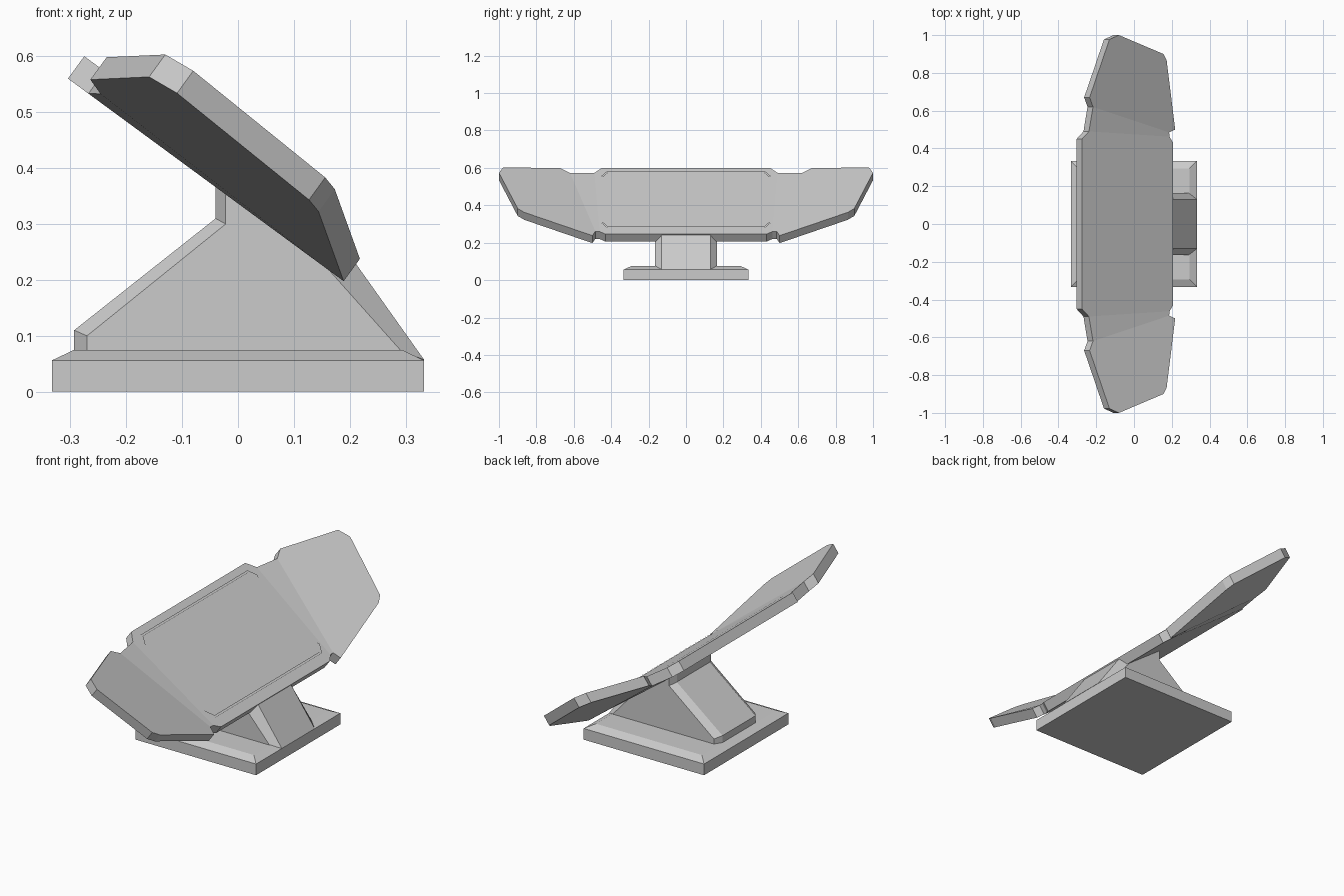
import bpy, bmesh
from mathutils import Vector

if "Cube" in bpy.data.objects:
    bpy.data.objects.remove(bpy.data.objects["Cube"])


def finish(name, bm):
    bmesh.ops.recalc_face_normals(bm, faces=bm.faces)
    me = bpy.data.meshes.new(name)
    bm.to_mesh(me)
    bm.free()
    ob = bpy.data.objects.new(name, me)
    bpy.context.collection.objects.link(ob)
    return ob


def loft(name, rings):
    """Skin a list of equal-length closed rings and cap both ends."""
    bm = bmesh.new()
    rs = [[bm.verts.new(p) for p in r] for r in rings]
    n = len(rs[0])
    for a, b in zip(rs, rs[1:]):
        for i in range(n):
            j = (i + 1) % n
            bm.faces.new((a[i], a[j], b[j], b[i]))
    bm.faces.new(rs[0])
    bm.faces.new(rs[-1])
    return finish(name, bm)


def square(s, z):
    return [(-s, -s, z), (s, -s, z), (s, s, z), (-s, s, z)]


# Base plate with chamfered top
loft("base_plate", [square(.333, 0), square(.333, .056), square(.293, .075)])

# Pedestal: side profile with a smaller copy at each side for the chamfer
outer = [(-.293, .06), (-.293, .11), (-.04, .31), (-.04, .385), (.203, .24), (.333, .057), (.3, .05)]
inner = [(-.27, .06), (-.27, .10), (-.022, .30), (-.022, .375), (.165, .215), (.29, .075), (.28, .05)]
loft("pedestal", [[(x, y, z) for x, z in prof] for prof, y in
                  ((inner, -.165), (outer, -.13), (outer, .13), (inner, .165))])


def plane_z(x):
    """Height of the tilted panel surface."""
    return .6 - .735 * (x + .275)


def wing_lift(x, y):
    """Extra height of the folded-up wing."""
    return max(0, .035 * x + .2554 * y - .1353)


# Panel: flat centre, fold and wing outlines in plan
centre = [(.207, .43), (.188, .462), (-.2385, .49), (-.275, .45)]
fold = [(.188, .462), (.186, .485), (-.217, .62), (-.2385, .49)]
wing = [(.186, .485), (.218, .50), (.173, .865), (.156, .90), (-.08, 1.0),
        (-.13, .977), (-.235, .67), (-.217, .62)]
bm = bmesh.new()
cache = {}


def vert(x, y):
    if (x, y) not in cache:
        z = plane_z(x) + wing_lift(x, abs(y))
        cache[x, y] = bm.verts.new((x, y, z))
    return cache[x, y]


bm.faces.new([vert(x, y) for x, y in centre] + [vert(x, -y) for x, y in reversed(centre)])
for s in (1, -1):
    for part in (fold, wing):
        bm.faces.new([vert(x, s * y) for x, y in part][::s])
ext = bmesh.ops.extrude_face_region(bm, geom=bm.faces[:], use_keep_orig=True)
moved = [g for g in ext["geom"] if isinstance(g, bmesh.types.BMVert)]
bmesh.ops.translate(bm, verts=moved, vec=Vector((-.029, 0, -.040)))
finish("folded_panel", bm)

# Thin trim lines with angled ends along both long edges of the centre
for name, x0, d in (("upper_trim", -.243, 1), ("lower_trim", .17, -1)):
    path = [(x0 + .035 * d, -.452), (x0, -.422), (x0, .422), (x0 + .035 * d, .452)]
    bm = bmesh.new()
    rows = [[bm.verts.new((x + o, y * k, plane_z(x + o) + .006)) for o, k in ((0, 1), (.009 * d, .985))]
            for x, y in path]
    for a, b in zip(rows, rows[1:]):
        bm.faces.new((a[0], a[1], b[1], b[0]))
    trim = finish(name, bm)
    if trim.data.polygons[0].normal.z < 0:
        trim.data.flip_normals()
